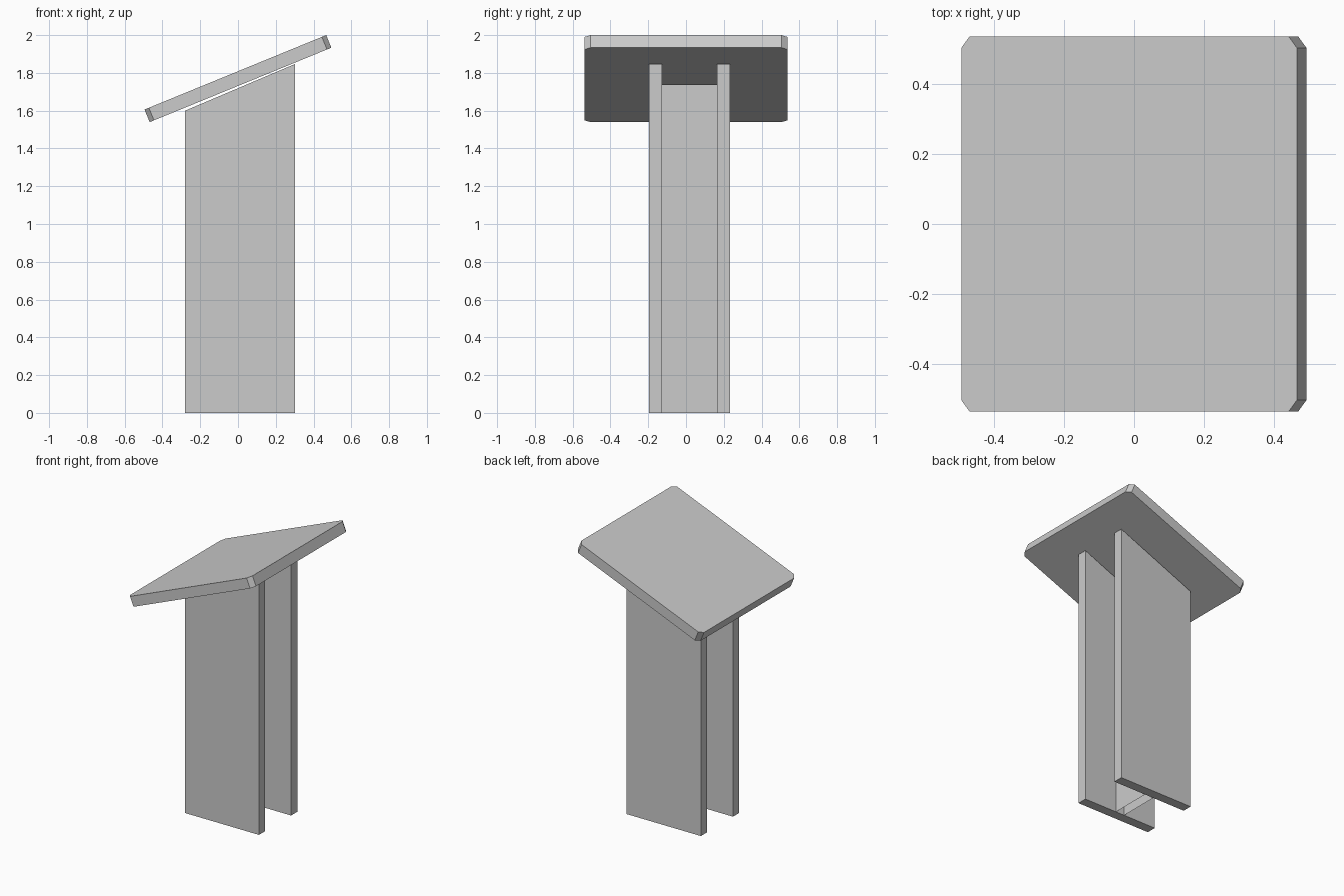
import bpy, bmesh
from mathutils import Vector

if "Cube" in bpy.data.objects:
    bpy.data.objects.remove(bpy.data.objects["Cube"])


def new_object(name, bm):
    bmesh.ops.recalc_face_normals(bm, faces=bm.faces)
    mesh = bpy.data.meshes.new(name)
    bm.to_mesh(mesh)
    bm.free()
    obj = bpy.data.objects.new(name, mesh)
    bpy.context.collection.objects.link(obj)
    return obj


def prism(name, outline, offset):
    """Closed outline extruded along an offset vector."""
    bm = bmesh.new()
    face = bm.faces.new([bm.verts.new(p) for p in outline])
    ext = bmesh.ops.extrude_face_region(bm, geom=[face], use_keep_orig=True)
    moved = [g for g in ext["geom"] if isinstance(g, bmesh.types.BMVert)]
    bmesh.ops.translate(bm, verts=moved, vec=offset)
    return new_object(name, bm)


X0, X1 = -0.28, 0.302
Z0, Z1 = 1.60, 1.847


def slant(x):
    return Z0 + (x - X0) * (Z1 - Z0) / (X1 - X0)


# Two upright side plates with slanted tops
for name, y in (("front_plate", -0.196), ("back_plate", 0.164)):
    prism(name, [(X0, y, 0), (X1, y, 0), (X1, y, Z1), (X0, y, Z0)], Vector((0, 0.069, 0)))

# Hollow web joining the plates, open at its ends
bm = bmesh.new()
for x, ys in ((0.045, (-0.127, 0.164)), (-0.024, (0.164, -0.127))):
    a, b = ys
    bm.faces.new([bm.verts.new(p) for p in
                  ((x, a, 0), (x, b, 0), (x, b, slant(x)), (x, a, slant(x)))])
mesh = bpy.data.meshes.new("centre_web")
bm.to_mesh(mesh)
bm.free()
bpy.context.collection.objects.link(bpy.data.objects.new("centre_web", mesh))

# Tilted reading board with clipped corners
low, high = Vector((-0.495, 0, 1.606)), Vector((0.467, 0, 2.0))
along = (high - low).normalized()
length = (high - low).length
half, cy, cx = 0.537, 0.032, 0.025
flat = [(cx, -half), (length - cx, -half), (length, cy - half), (length, half - cy),
        (length - cx, half), (cx, half), (0, half - cy), (0, cy - half)]
outline = [low + along * u + Vector((0, v, 0)) for u, v in flat]
down = Vector((along.z, 0, -along.x))
prism("top_board", outline, down * 0.072)
